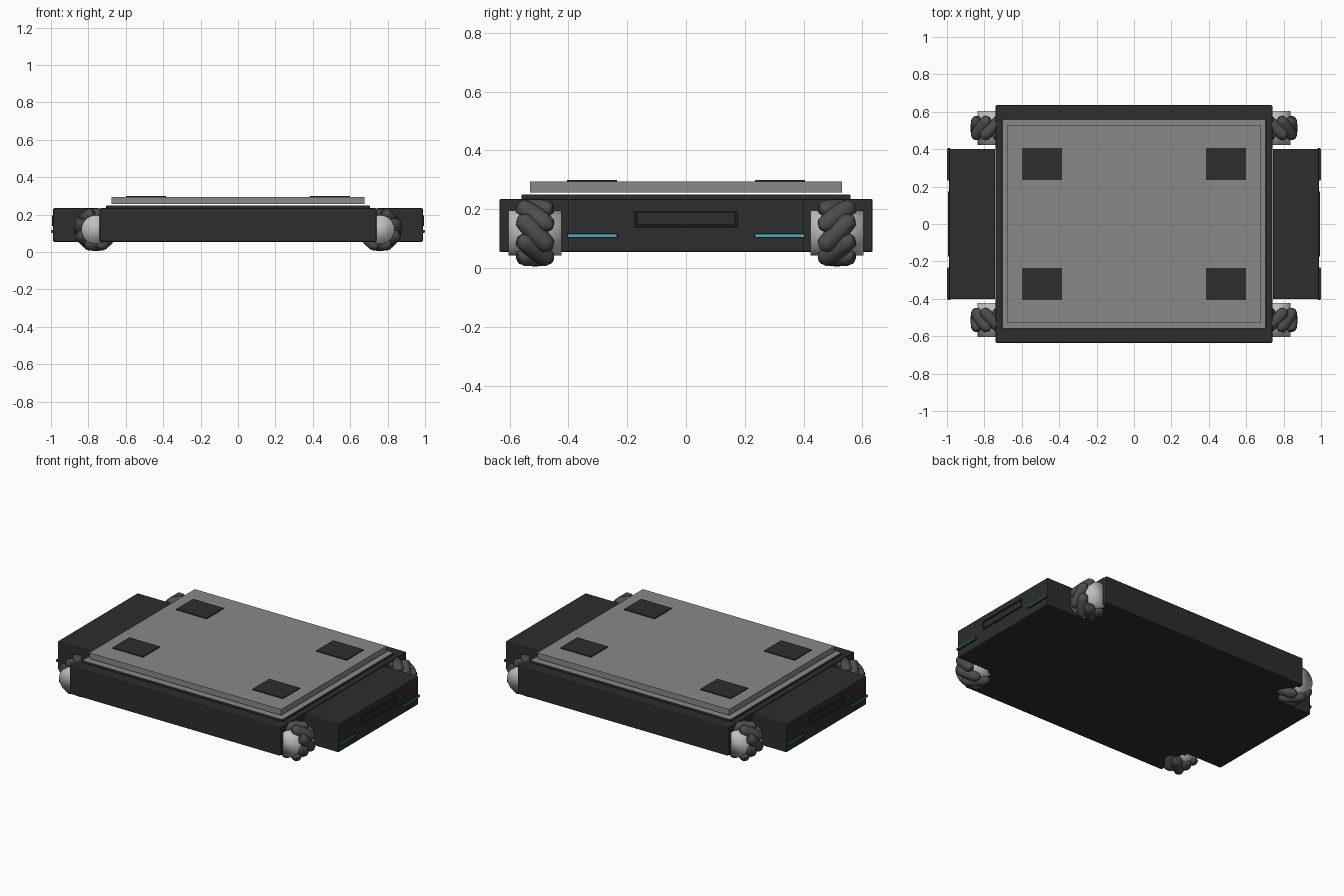
import bpy, bmesh, math
from mathutils import Matrix, Vector

cube = bpy.data.objects.get("Cube")
if cube:
    bpy.data.objects.remove(cube, do_unlink=True)


def material(name, rgb):
    m = bpy.data.materials.new(name)
    m.use_nodes = True
    m.diffuse_color = (*rgb, 1)
    m.node_tree.nodes["Principled BSDF"].inputs["Base Color"].default_value = (*rgb, 1)
    return m


BLACK = material("matte black", (0.026, 0.026, 0.026))
DECK = material("deck grey", (0.25, 0.25, 0.255))
RUBBER = material("roller grey", (0.075, 0.075, 0.078))
HUB = material("hub light grey", (0.52, 0.52, 0.53))
CYAN = material("light cyan", (0.06, 0.45, 0.55))


def finish(name, bm, mats):
    mesh = bpy.data.meshes.new(name)
    bm.to_mesh(mesh)
    bm.free()
    for m in mats:
        mesh.materials.append(m)
    ob = bpy.data.objects.new(name, mesh)
    bpy.context.collection.objects.link(ob)
    return ob


def box(name, x, y, z, mats, bevel=0.0):
    """Box from (low, high) ranges; a second material goes on upward faces."""
    bm = bmesh.new()
    size = [r[1] - r[0] for r in (x, y, z)]
    mid = [(r[0] + r[1]) / 2 for r in (x, y, z)]
    bmesh.ops.create_cube(bm, size=1, matrix=Matrix.Translation(mid) @ Matrix.Diagonal((*size, 1)))
    if bevel:
        bmesh.ops.bevel(bm, geom=bm.edges[:], offset=bevel, segments=2, profile=0.5, affect='EDGES')
    bm.normal_update()
    if len(mats) > 1:
        for f in bm.faces:
            f.material_index = int(f.normal.z > 0.9)
    return finish(name, bm, mats)


def side_range(s, a, b):
    return tuple(sorted((s * a, s * b)))


# Chassis and layered deck
box("chassis", (-0.74, 0.74), (-0.635, 0.635), (0.055, 0.235), [BLACK], 0.006)
box("deck_tray", (-0.705, 0.705), (-0.56, 0.56), (0.233, 0.25), [BLACK, DECK], 0.004)
box("deck_plate", (-0.675, 0.675), (-0.53, 0.53), (0.257, 0.294), [DECK])
for sx in (-1, 1):
    for sy in (-1, 1):
        box("deck_pad", side_range(sx, 0.385, 0.6), side_range(sy, 0.235, 0.405),
            (0.292, 0.3), [BLACK])

# Side modules with handle frame and light strips
for s in (-1, 1):
    box("side_module", side_range(s, 0.743, 0.988), (-0.402, 0.402), (0.055, 0.235), [BLACK], 0.005)
    for z in ((0.14, 0.148), (0.187, 0.195)):
        box("handle_rail", side_range(s, 0.98, 0.995), (-0.175, 0.175), z, [BLACK], 0.003)
    for sy in (-1, 1):
        box("handle_end", side_range(s, 0.98, 0.995), side_range(sy, 0.167, 0.175),
            (0.14, 0.195), [BLACK], 0.003)
        box("light_bezel", side_range(s, 0.98, 0.997), side_range(sy, 0.232, 0.405),
            (0.102, 0.118), [BLACK], 0.003)
        box("light_strip", side_range(s, 0.99, 1.0), side_range(sy, 0.236, 0.401),
            (0.106, 0.114), [CYAN])


# Wheels: smooth hub ringed by slanted barrel rollers
def add_roller(bm, matrix, length=0.16, sides=14, rings=10):
    loops = []
    for i in range(rings + 1):
        t = -1 + 2 * i / rings
        cap = max(0, (abs(t) - 0.75) / 0.25)
        r = (0.034 - 0.008 * t * t) * math.sqrt(max(0.06, 1 - cap * cap))
        loops.append([bm.verts.new(matrix @ Vector((r * math.cos(a), r * math.sin(a), t * length / 2)))
                      for a in (math.tau * k / sides for k in range(sides))])
    for low, high in zip(loops, loops[1:]):
        for k in range(sides):
            n = (k + 1) % sides
            bm.faces.new((low[k], low[n], high[n], high[k]))
    bm.faces.new(loops[0][::-1])
    bm.faces.new(loops[-1])


def wheel(sx, sy):
    centre = Matrix.Translation((sx * 0.76, sy * 0.513, 0.12))
    bm = bmesh.new()
    bmesh.ops.create_cone(bm, cap_ends=True, segments=32, radius1=0.077, radius2=0.077, depth=0.18,
                          matrix=centre @ Matrix.Rotation(math.pi / 2, 4, 'X'))
    for f in bm.faces:
        f.smooth = True
    finish("wheel_hub", bm, [HUB])

    bm = bmesh.new()
    count = 8
    for i in range(count):
        spin = Matrix.Rotation(math.tau * i / count, 4, 'Y')
        out = Matrix.Translation((sx * 0.08, 0, 0))
        tilt = Matrix.Rotation(-sy * math.pi / 4, 4, 'X')
        add_roller(bm, centre @ spin @ out @ tilt)
    for f in bm.faces:
        f.smooth = len(f.verts) == 4
    finish("wheel_rollers", bm, [RUBBER])


for sx in (-1, 1):
    for sy in (-1, 1):
        wheel(sx, sy)
